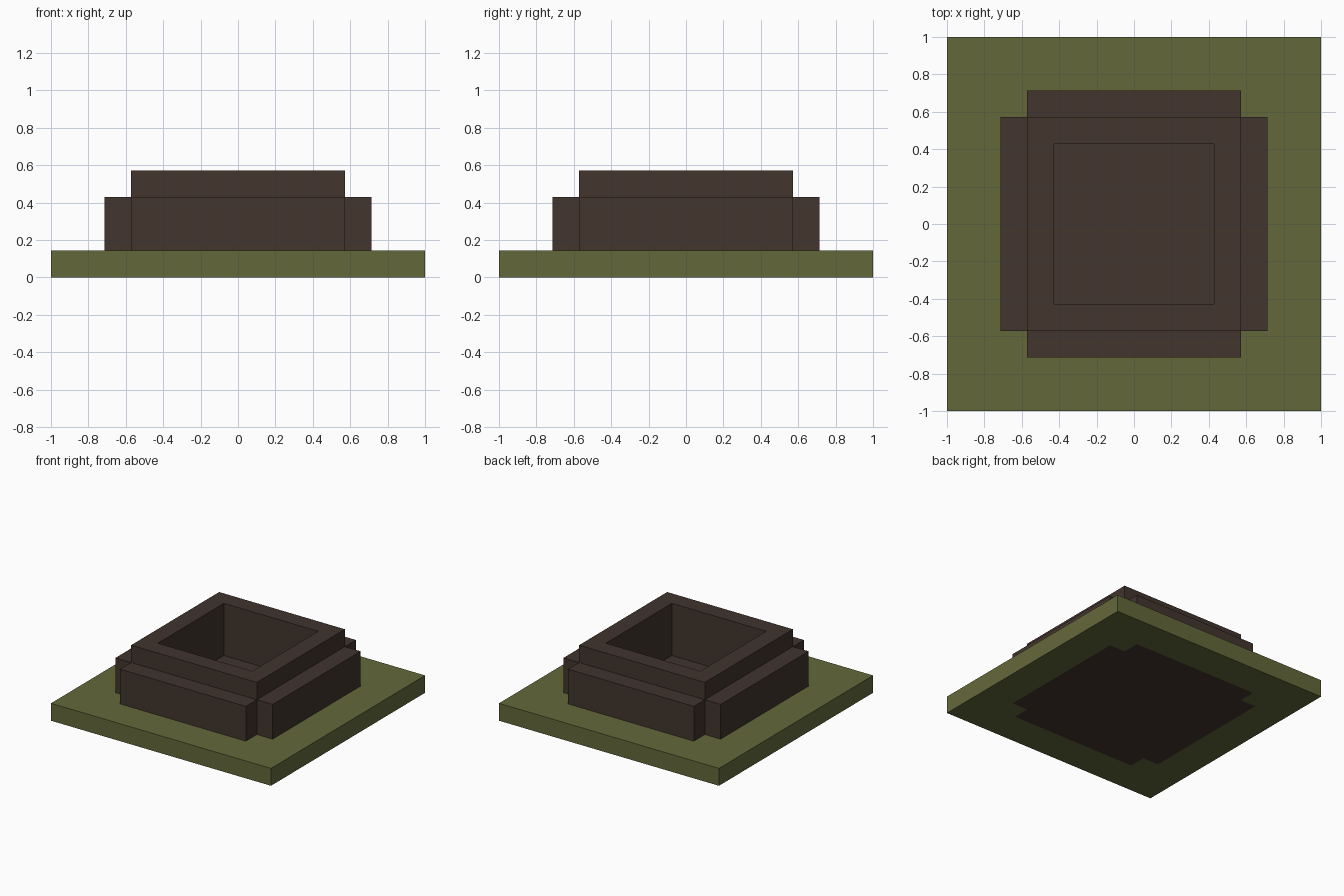
import bpy, bmesh

cube = bpy.data.objects.get("Cube")
if cube:
    bpy.data.objects.remove(cube, do_unlink=True)

U = 1 / 7                                # one module of the stepped layout
LINES = [-7, -5, -4, -3, 3, 4, 5, 7]     # plan grid, in modules


def material(name, colour):
    mat = bpy.data.materials.new(name)
    mat.use_nodes = True
    mat.diffuse_color = colour
    mat.node_tree.nodes["Principled BSDF"].inputs["Base Color"].default_value = colour
    return mat


def solid(name, mat, inside, height):
    """Extrude the plan cells chosen by inside(ax, ay) from z = 0 up to height."""
    bm = bmesh.new()
    verts = {}

    def corner(x, y):
        if (x, y) not in verts:
            verts[x, y] = bm.verts.new((x * U, y * U, 0))
        return verts[x, y]

    for x0, x1 in zip(LINES, LINES[1:]):
        for y0, y1 in zip(LINES, LINES[1:]):
            if inside(abs(x0 + x1) / 2, abs(y0 + y1) / 2):
                bm.faces.new([corner(x0, y0), corner(x1, y0), corner(x1, y1), corner(x0, y1)])
    result = bmesh.ops.extrude_face_region(bm, geom=bm.faces[:], use_keep_orig=True)
    top = [v for v in result["geom"] if isinstance(v, bmesh.types.BMVert)]
    bmesh.ops.translate(bm, vec=(0, 0, height * U), verts=top)
    bmesh.ops.recalc_face_normals(bm, faces=bm.faces[:])
    mesh = bpy.data.meshes.new(name)
    bm.to_mesh(mesh)
    bm.free()
    mesh.materials.append(mat)
    obj = bpy.data.objects.new(name, mesh)
    bpy.context.collection.objects.link(obj)
    return obj


def in_cross(x, y):
    return max(x, y) < 5 and min(x, y) < 4


green = material("moss_green", (0.127, 0.140, 0.042, 1))
brown = material("dark_brown", (0.054, 0.035, 0.027, 1))

# Square slab around the cross-shaped footing
solid("ground_slab", green, lambda x, y: not in_cross(x, y), 1)
# Low blocks along the four outer sides
solid("side_blocks", brown, lambda x, y: in_cross(x, y) and max(x, y) > 4, 3)
# Taller square wall around the well
solid("well_wall", brown, lambda x, y: 3 < max(x, y) < 4, 4)
# Floor of the well
solid("well_floor", brown, lambda x, y: max(x, y) < 3, 1)
